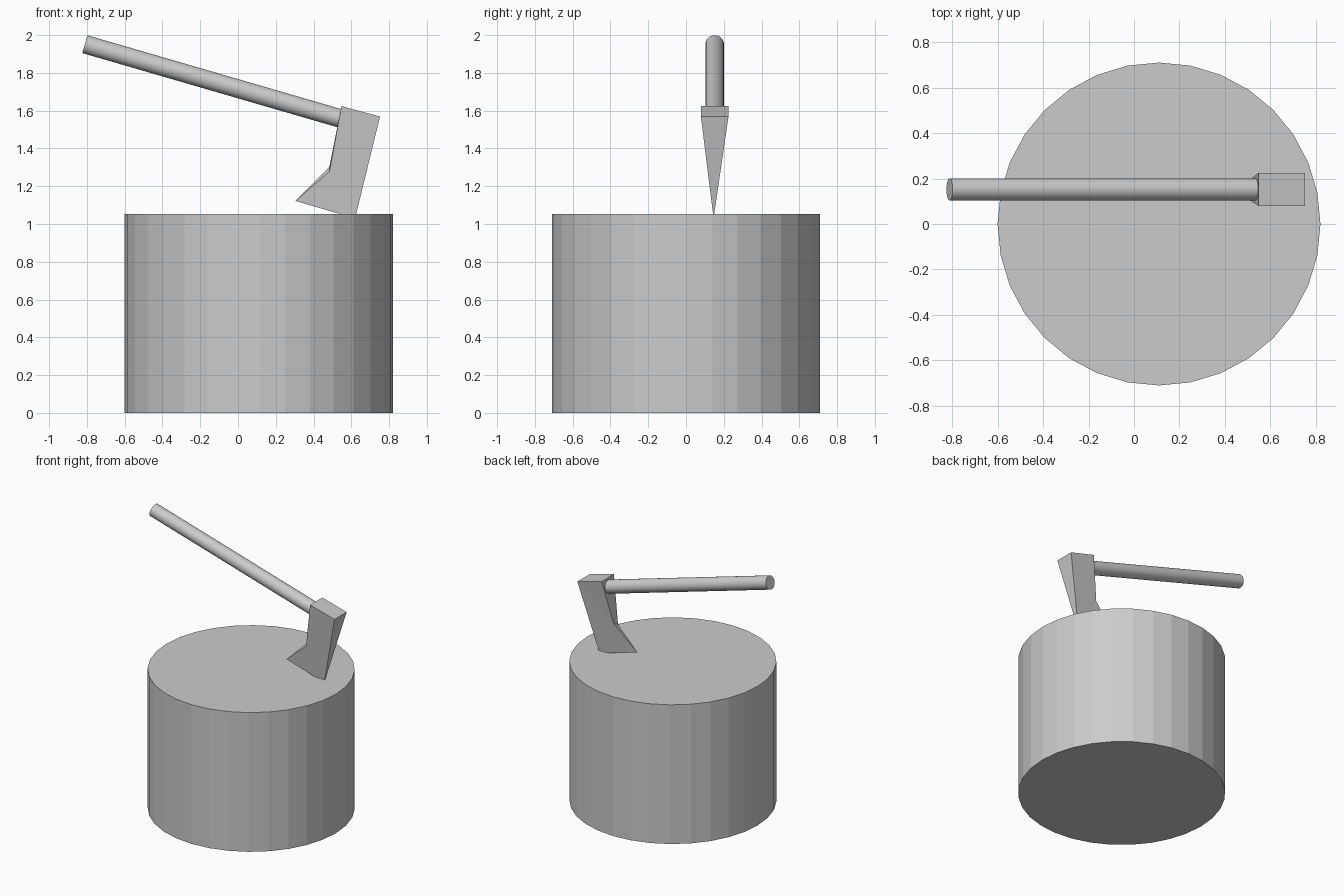
import bpy, bmesh, math
from mathutils import Vector

cube = bpy.data.objects.get("Cube")
if cube:
    bpy.data.objects.remove(cube, do_unlink=True)

# One plain grey for everything
GREY = (0.6, 0.6, 0.6, 1.0)
grey = bpy.data.materials.new("plain grey")
grey.use_nodes = True
grey.diffuse_color = GREY
grey.node_tree.nodes["Principled BSDF"].inputs["Base Color"].default_value = GREY


def cylinder(name, start, end, radius, sides):
    """Cylinder running between two points."""
    start, end = Vector(start), Vector(end)
    axis = end - start
    bpy.ops.mesh.primitive_cylinder_add(
        vertices=sides, radius=radius, depth=axis.length,
        location=(start + end) / 2,
        rotation=axis.to_track_quat("Z", "Y").to_euler())
    obj = bpy.context.object
    obj.name = name
    obj.data.materials.append(grey)
    return obj


# Chopping block: faceted drum
cylinder("chopping_block", (0.11, 0, 0), (0.11, 0, 1.053), 0.71, 32)

# Handle: smooth round bar, its lower end set inside the head
MID_Y = 0.152
handle = cylinder("axe_handle", (-0.811, MID_Y, 1.952), (0.62, MID_Y, 1.536), 0.049, 32)
bpy.ops.object.shade_smooth_by_angle(angle=math.radians(30))

# Axe head: wedge with a flat poll, a waist and a sharp cutting edge
bm = bmesh.new()


def point(x, y, z):
    return bm.verts.new((x, MID_Y + y, z))


heel = point(0.62, -0.006, 1.03)
toe = point(0.304, -0.006, 1.122)
cheeks = []
for side, waist_y, waist_z in ((-1, 0.03, 1.278), (1, 0.022, 1.304)):
    inner = point(0.548, side * 0.073, 1.624)
    outer = point(0.752, side * 0.073, 1.569)
    waist = point(0.484, side * waist_y, waist_z)
    cheeks.append((inner, outer, waist))
    bm.faces.new((inner, outer, waist))
    bm.faces.new((outer, heel, waist))
    bm.faces.new((heel, toe, waist))
(in_r, out_r, waist_r), (in_l, out_l, waist_l) = cheeks
bm.faces.new((in_r, out_r, out_l, in_l))       # poll
bm.faces.new((out_r, heel, out_l))             # outer side
bm.faces.new((in_r, in_l, waist_l, waist_r))   # side facing the handle
bm.faces.new((waist_r, waist_l, toe))          # beard
bmesh.ops.recalc_face_normals(bm, faces=bm.faces)
mesh = bpy.data.meshes.new("axe_head")
bm.to_mesh(mesh)
bm.free()
mesh.materials.append(grey)
bpy.context.collection.objects.link(bpy.data.objects.new("axe_head", mesh))
